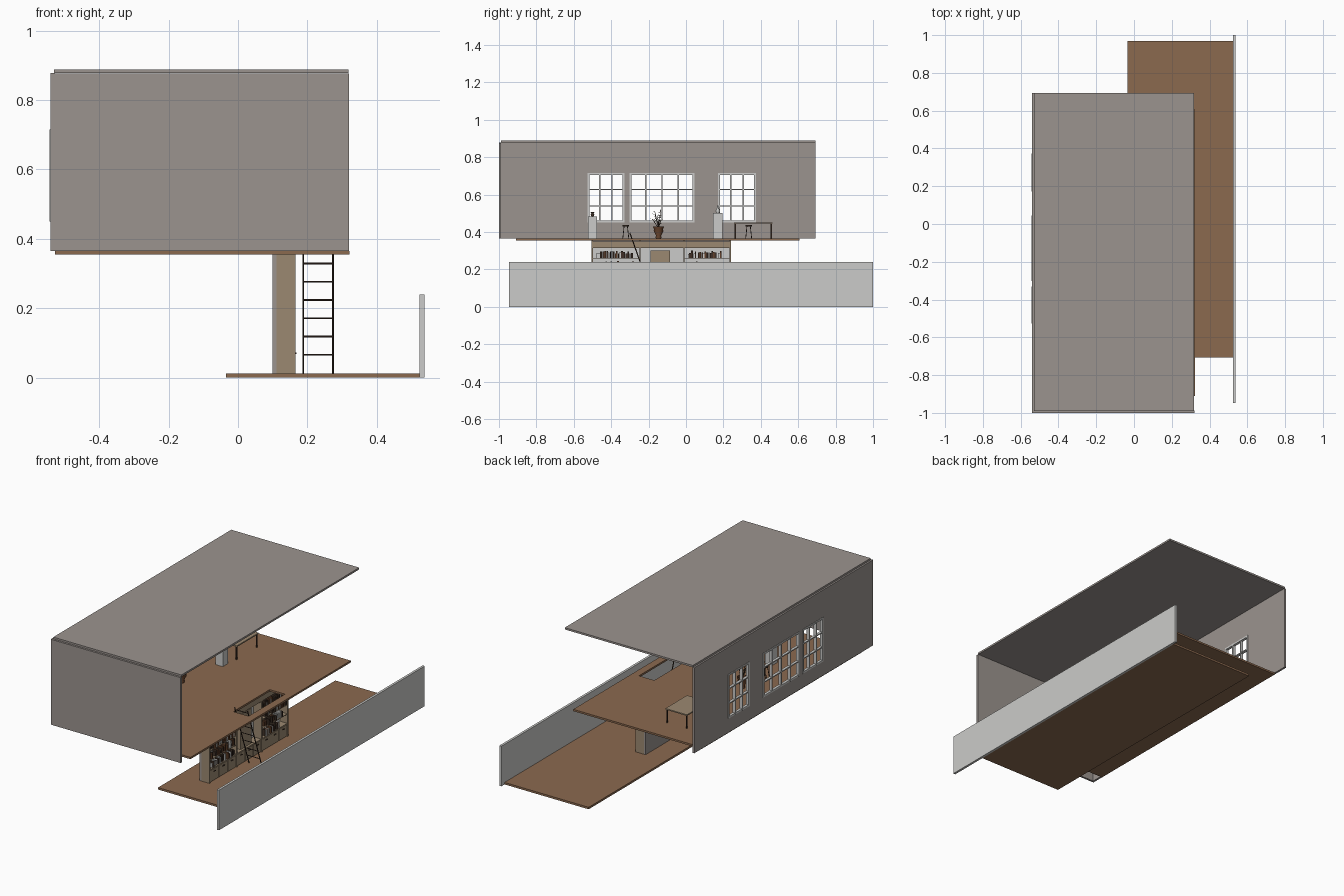
import bpy, bmesh, math, random
from mathutils import Vector, Matrix

if "Cube" in bpy.data.objects:
    bpy.data.objects.remove(bpy.data.objects["Cube"])

random.seed(4)


def mat(name, r, g, b):
    m = bpy.data.materials.new(name)
    m.diffuse_color = (r, g, b, 1)
    m.use_nodes = True
    m.node_tree.nodes["Principled BSDF"].inputs["Base Color"].default_value = m.diffuse_color
    return m


WALL = mat("warm_grey_plaster", .33, .296, .275)
WOOD = mat("brown_wood_floor", .26, .143, .078)
LIGHT = mat("light_grey", .60, .60, .585)
TAN = mat("tan_wood", .33, .25, .165)
DARK = mat("dark_brown", .05, .03, .02)
LEAF = mat("dark_foliage", .06, .045, .02)
POT = mat("clay_brown", .13, .055, .025)


def finish(name, bm, material):
    bmesh.ops.recalc_face_normals(bm, faces=bm.faces)
    me = bpy.data.meshes.new(name)
    bm.to_mesh(me)
    bm.free()
    me.materials.append(material)
    ob = bpy.data.objects.new(name, me)
    bpy.context.collection.objects.link(ob)
    return ob


def add_box(bm, x0, x1, y0, y1, z0, z1):
    m = (Matrix.Translation(((x0 + x1) / 2, (y0 + y1) / 2, (z0 + z1) / 2))
         @ Matrix.Diagonal((x1 - x0, y1 - y0, z1 - z0, 1)))
    bmesh.ops.create_cube(bm, size=1, matrix=m)


def boxes(name, material, *items):
    bm = bmesh.new()
    for b in items:
        add_box(bm, *b)
    return finish(name, bm, material)


def add_rod(bm, a, b, r, sides=6):
    a, b = Vector(a), Vector(b)
    rot = (b - a).to_track_quat('Z', 'Y').to_matrix().to_4x4()
    bmesh.ops.create_cone(bm, cap_ends=True, segments=sides, radius1=r, radius2=r,
                          depth=(b - a).length, matrix=Matrix.Translation((a + b) / 2) @ rot)


def lathe(name, material, at, profile, sides=16):
    bm = bmesh.new()
    rings = [[bm.verts.new((at[0] + r * math.cos(2 * math.pi * i / sides),
                            at[1] + r * math.sin(2 * math.pi * i / sides), at[2] + z))
              for i in range(sides)] for r, z in profile]
    for lo, hi in zip(rings, rings[1:]):
        for i in range(sides):
            j = (i + 1) % sides
            bm.faces.new((lo[i], lo[j], hi[j], hi[i]))
    bm.faces.new(rings[0])
    bm.faces.new(rings[-1])
    ob = finish(name, bm, material)
    for p in ob.data.polygons:
        p.use_smooth = len(p.vertices) == 4
    return ob


def slab(name, material, us, vs, holes, place, offset):
    """Sheet on a grid of cuts, leaving out hole cells, extruded to a thickness."""
    bm = bmesh.new()
    grid = [[bm.verts.new(place(u, v)) for v in vs] for u in us]
    for i in range(len(us) - 1):
        for j in range(len(vs) - 1):
            if (i, j) not in holes:
                bm.faces.new((grid[i][j], grid[i + 1][j], grid[i + 1][j + 1], grid[i][j + 1]))
    ext = bmesh.ops.extrude_face_region(bm, geom=bm.faces[:], use_keep_orig=True)
    bmesh.ops.translate(bm, vec=offset,
                        verts=[g for g in ext["geom"] if isinstance(g, bmesh.types.BMVert)])
    return finish(name, bm, material)


# Shell: roof, end wall, long wall with three window openings
boxes("roof", WALL, (-.53, .318, -.99, .693, .877, .888))
boxes("end_wall", WALL, (-.528, .32, -1, -.988, .365, .876))
windows = [(-.527, -.33, 3), (-.302, .045, 4), (.172, .373, 3)]
WZ0, WZ1 = .45, .715
cuts = [-1] + [y for w in windows for y in w[:2]] + [.693]
slab("window_wall", WALL, cuts, [.365, WZ0, WZ1, .877], {(1, 1), (3, 1), (5, 1)},
     lambda y, z: (-.54, y, z), (.012, 0, 0))

# Window frames and glazing bars
for n, (y0, y1, cols) in enumerate(windows):
    bm = bmesh.new()
    for i in range(cols + 1):
        w = .005 if i in (0, cols) else .003
        y = min(max(y0 + (y1 - y0) * i / cols, y0 + w), y1 - w)
        add_box(bm, -.543, -.525, y - w, y + w, WZ0, WZ1)
    for j in range(4):
        w = .005 if j in (0, 3) else .003
        z = min(max(WZ0 + (WZ1 - WZ0) * j / 3, WZ0 + w), WZ1 - w)
        add_box(bm, -.542, -.526, y0, y1, z - w, z + w)
    finish(f"window_frame_{n + 1}", bm, LIGHT)

# Floors and the low side wall
slab("upper_floor", WOOD, [-.528, .175, .277, .322], [-.91, -.295, .05, .607], {(1, 1)},
     lambda x, y: (x, y, .354), (0, 0, .011))
boxes("lower_floor", WOOD, (-.034, .523, -.708, .97, 0, .012))
boxes("low_side_wall", LIGHT, (.523, .537, -.947, 1, 0, .24))

# Bookcase: back panel, uprights, header, shelves and cupboards
Y0, Y1, Z0, Z1 = -.505, .24, .012, .354
bays = [(-.498, -.249), (-.242, -.014), (-.007, .233)]
boxes("bookcase_back", LIGHT, (.111, .114, Y0 + .004, Y1 - .004, Z0, .345))
boxes("bookcase_rear_panel", WALL, (.10, .111, Y0, Y1, Z0, Z1))
boxes("bookcase_uprights", TAN,
      *[(.111, .166, y, y + .007, Z0, Z1) for y in (Y0, -.249, -.014, Y1 - .007)])
boxes("bookcase_header", TAN, (.111, .165, Y0 + .007, Y1 - .007, .315, .349))
levels = [.09, .147, .204, .261]
boxes("shelves", TAN, *[(.114, .163, a, b, z - .004, z) for a, b in bays[::2] for z in levels],
      (.114, .163, *bays[1], .086, .09))
boxes("centre_panel", TAN, (.114, .15, -.19, -.085, .09, .30))
boxes("cupboard_doors", TAN, *[(.155, .164, a + (b - a) * k / 3 + .002, a + (b - a) * (k + 1) / 3 - .002,
                                .016, .084) for a, b in bays for k in range(3)])
boxes("cupboard_handles", DARK, *[(.164, .169, a + (b - a) * (k + .5) / 3 - .008,
                                   a + (b - a) * (k + .5) / 3 + .008, .068, .072)
                                  for a, b in bays for k in range(3)])

# Rows of books on the outer bays
rows = {DARK: [], LIGHT: [], POT: []}
for a, b in bays[::2]:
    for z in levels:
        y = a + random.uniform(.005, .04)
        end = b - random.uniform(.005, .05)
        while y < end:
            t = random.uniform(.005, .011)
            if random.random() < .88:
                rows[random.choice([DARK, DARK, LIGHT, POT])].append(
                    (.122, random.uniform(.152, .166), y, y + t, z, z + random.uniform(.022, .04)))
            y += t + .001
for m, items in rows.items():
    boxes("books_" + m.name, m, *items)

# Leaning ladder through the floor opening
bm = bmesh.new()
lean = lambda z: -.16 - .355 * z
for x in (.188, .274):
    add_rod(bm, (x, lean(.012), .012), (x, lean(.395), .395), .003)
for k in range(7):
    z = .066 + .0525 * k
    if z < .39:
        add_rod(bm, (.188, lean(z), z), (.274, lean(z), z), .0025)
finish("ladder", bm, DARK)

# Pedestals with ornaments
F = .365
boxes("pedestal_front", LIGHT, (-.24, -.19, -.525, -.475, F, .482))
boxes("pedestal_back", LIGHT, (-.252, -.202, .145, .195, F, .50))
lathe("bowl", DARK, (-.215, -.5, .482), [(.006, 0), (.01, .01), (.006, .016), (.011, .024)], 10)
lathe("vase", LIGHT, (-.227, .17, .50), [(.007, 0), (.013, .012), (.005, .028), (.003, .042)], 10)

# Table with four legs
TX0, TX1, TY0, TY1 = -.33, -.187, .257, .462
boxes("table_top", TAN, (TX0, TX1, TY0, TY1, .444, .451))
boxes("table_legs", DARK, *[(x - .003, x + .003, y - .003, y + .003, F, .444)
                            for x in (TX0 + .007, TX1 - .007) for y in (TY0 + .006, TY1 - .006)])

# Stools
for n, (x, y) in enumerate([(-.30, -.322), (-.355, .335)]):
    bm = bmesh.new()
    add_rod(bm, (x, y, .43), (x, y, .437), .017, 12)
    for sx in (-1, 1):
        for sy in (-1, 1):
            add_rod(bm, (x + .016 * sx, y + .016 * sy, F), (x + .009 * sx, y + .009 * sy, .43), .002)
    finish(f"stool_{n + 1}", bm, DARK)

# Potted plant
PX, PY = -.27, -.147
lathe("plant_pot", POT, (PX, PY, F),
      [(.014, 0), (.016, .008), (.013, .014), (.026, .04), (.024, .052), (.029, .06), (.029, .065),
       (.023, .065), (.022, .058)])
stems, leaves = bmesh.new(), bmesh.new()
for i in range(9):
    a = i * 2.4
    reach = .01 + .024 * (i % 3) / 2
    tip = Vector((PX + reach * math.cos(a), PY + reach * math.sin(a), .455 + .06 * i / 8))
    base = Vector((PX, PY, .42))
    add_rod(stems, base, tip, .0015, 5)
    for k in range(4):
        p = base.lerp(tip, .55 + .15 * k)
        b = a + k * 1.9
        d = Vector((math.cos(b), math.sin(b), .35)) * .014
        s = Vector((-math.sin(b), math.cos(b), 0)) * .005
        leaves.faces.new([leaves.verts.new(q) for q in (p, p + d * .5 + s, p + d, p + d * .5 - s)])
finish("plant_stems", stems, DARK)
finish("plant_leaves", leaves, LEAF)
